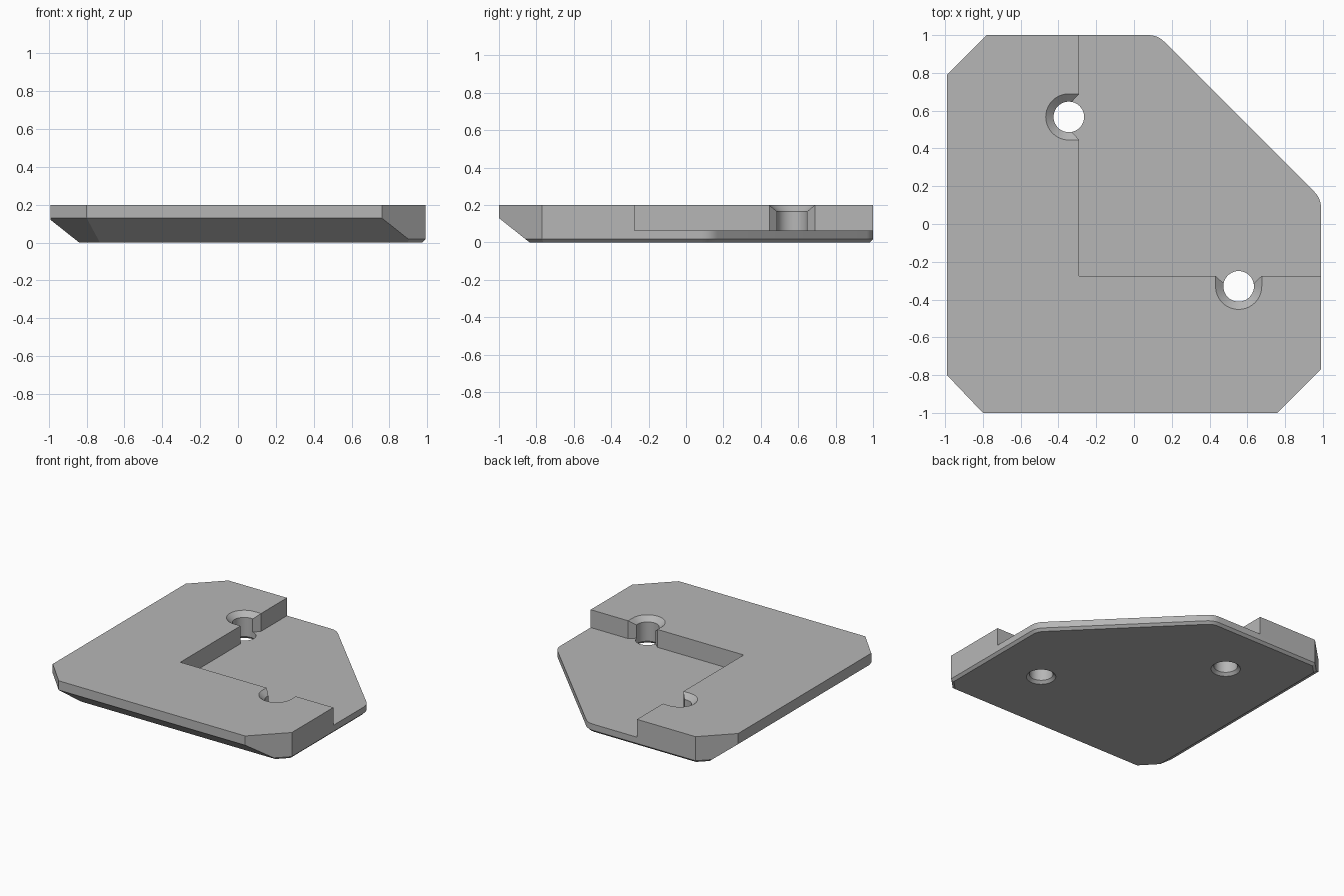
import bpy, bmesh
from math import cos, sin, pi
from mathutils import Vector, Matrix

if "Cube" in bpy.data.objects:
    bpy.data.objects.remove(bpy.data.objects["Cube"], do_unlink=True)

HEIGHT, FLOOR = 0.2, 0.065      # full thickness, recess floor
WALL_X, WALL_Y = -0.29, -0.275  # inner walls of the L-shaped rim

grey = bpy.data.materials.new("plain grey")
grey.use_nodes = True
grey.diffuse_color = (0.47, 0.47, 0.47, 1)
grey.node_tree.nodes["Principled BSDF"].inputs["Base Color"].default_value = grey.diffuse_color


def make_object(name, bm):
    bmesh.ops.recalc_face_normals(bm, faces=bm.faces)
    mesh = bpy.data.meshes.new(name)
    bm.to_mesh(mesh)
    bm.free()
    mesh.materials.append(grey)
    ob = bpy.data.objects.new(name, mesh)
    bpy.context.collection.objects.link(ob)
    return ob


def hull(name, points, matrix=Matrix()):
    bm = bmesh.new()
    for p in points:
        bm.verts.new(matrix @ Vector(p))
    res = bmesh.ops.convex_hull(bm, input=bm.verts)
    spare = [g for g in res["geom_interior"] if isinstance(g, bmesh.types.BMVert)]
    bmesh.ops.delete(bm, geom=spare, context="VERTS")
    bmesh.ops.dissolve_limit(bm, angle_limit=0.01, verts=bm.verts, edges=bm.edges)
    return make_object(name, bm)


def ring(r, z, u=0, n=40):
    return [(u + r * cos(2 * pi * i / n), r * sin(2 * pi * i / n), z) for i in range(n)]


def cut(target, cutter):
    cutter.hide_render = True
    mod = target.modifiers.new("cut", "BOOLEAN")
    mod.operation, mod.solver, mod.object = "DIFFERENCE", "EXACT", cutter
    bpy.ops.object.select_all(action="DESELECT")
    bpy.context.view_layer.objects.active = target
    target.select_set(True)
    bpy.ops.object.modifier_apply(modifier=mod.name)
    bpy.data.objects.remove(cutter, do_unlink=True)


def fillet(a, corner, b, steps=6):
    a, c, b = Vector(a), Vector(corner), Vector(b)
    return [a * (1 - t) ** 2 + c * 2 * t * (1 - t) + b * t * t
            for t in (i / steps for i in range(steps + 1))]


# Outline, clockwise from the left edge; the first three edges after
# the front corner carry the deep underside bevel
outline = [Vector(p) for p in ((0.76, -1), (-0.8, -1), (-0.99, -0.8), (-0.99, 0.79), (-0.78, 1))]
outline += fillet((0.075, 1), (0.125, 1), (0.16, 0.965))
outline += fillet((0.955, 0.17), (0.99, 0.135), (0.99, 0.085))
outline.append(Vector((0.99, -0.77)))
deep = {0: 0.13, 1: 0.13, 2: 0.12}

# Solid plate, trimmed by one underside bevel plane per edge
bm = bmesh.new()
base = bm.faces.new([bm.verts.new((p.x, p.y, 0)) for p in outline])
top = bmesh.ops.extrude_face_region(bm, geom=[base])["geom"]
bmesh.ops.translate(bm, vec=(0, 0, HEIGHT), verts=[g for g in top if isinstance(g, bmesh.types.BMVert)])
if not any(f.normal.z < -0.9 for f in bm.faces):
    bmesh.ops.recalc_face_normals(bm, faces=bm.faces)
for i, p in enumerate(outline):
    q = outline[(i + 1) % len(outline)]
    d = (q - p).normalized()
    rise = deep.get(i, 0.018)
    run = rise * 1.26 if i in deep else rise
    normal = Vector((-d.y * rise, d.x * rise, -run)).normalized()
    bmesh.ops.bisect_plane(bm, geom=bm.verts[:] + bm.edges[:] + bm.faces[:], dist=1e-5,
                           plane_co=(p.x, p.y, rise), plane_no=normal, clear_outer=True)
    open_edges = [e for e in bm.edges if e.is_boundary]
    if open_edges:
        bmesh.ops.holes_fill(bm, edges=open_edges, sides=0)
bmesh.ops.remove_doubles(bm, verts=bm.verts, dist=1e-4)
plate = make_object("corner_plate", bm)

# Square recess that leaves the L-shaped rim
cut(plate, hull("recess_cutter", [(x, y, z) for x in (WALL_X, 1.2)
                                  for y in (WALL_Y, 1.2) for z in (FLOOR, 0.4)]))

# Screw holes: local +x points out of the wall into the recess
R, SINK = 0.081, 0.122
for centre, angle in (((-0.345, 0.567, 0), 0), ((0.554, -0.33, 0), pi / 2)):
    place = Matrix.Translation(centre) @ Matrix.Rotation(angle, 4, "Z")
    flare = [(u, s * w, z) for u, w in ((0.015, 0.079), (0.055, SINK), (0.1, 0.17))
             for s in (-1, 1) for z in (FLOOR, 0.3)]
    sink = [p for u in (0, 0.15) for p in ring(R, 0.165, u) + ring(SINK + 0.024, 0.22, u)]
    cut(plate, hull("flare_cutter", flare, place))
    cut(plate, hull("sink_cutter", sink, place))
    cut(plate, hull("hole_cutter", ring(R, -0.1) + ring(R, 0.3), place))
    cut(plate, hull("underside_cutter", ring(R, 0.02) + ring(R + 0.04, -0.02), place))

bpy.ops.object.select_all(action="DESELECT")
plate.select_set(True)
bpy.context.view_layer.objects.active = plate
bpy.ops.object.shade_smooth_by_angle(angle=0.4)
